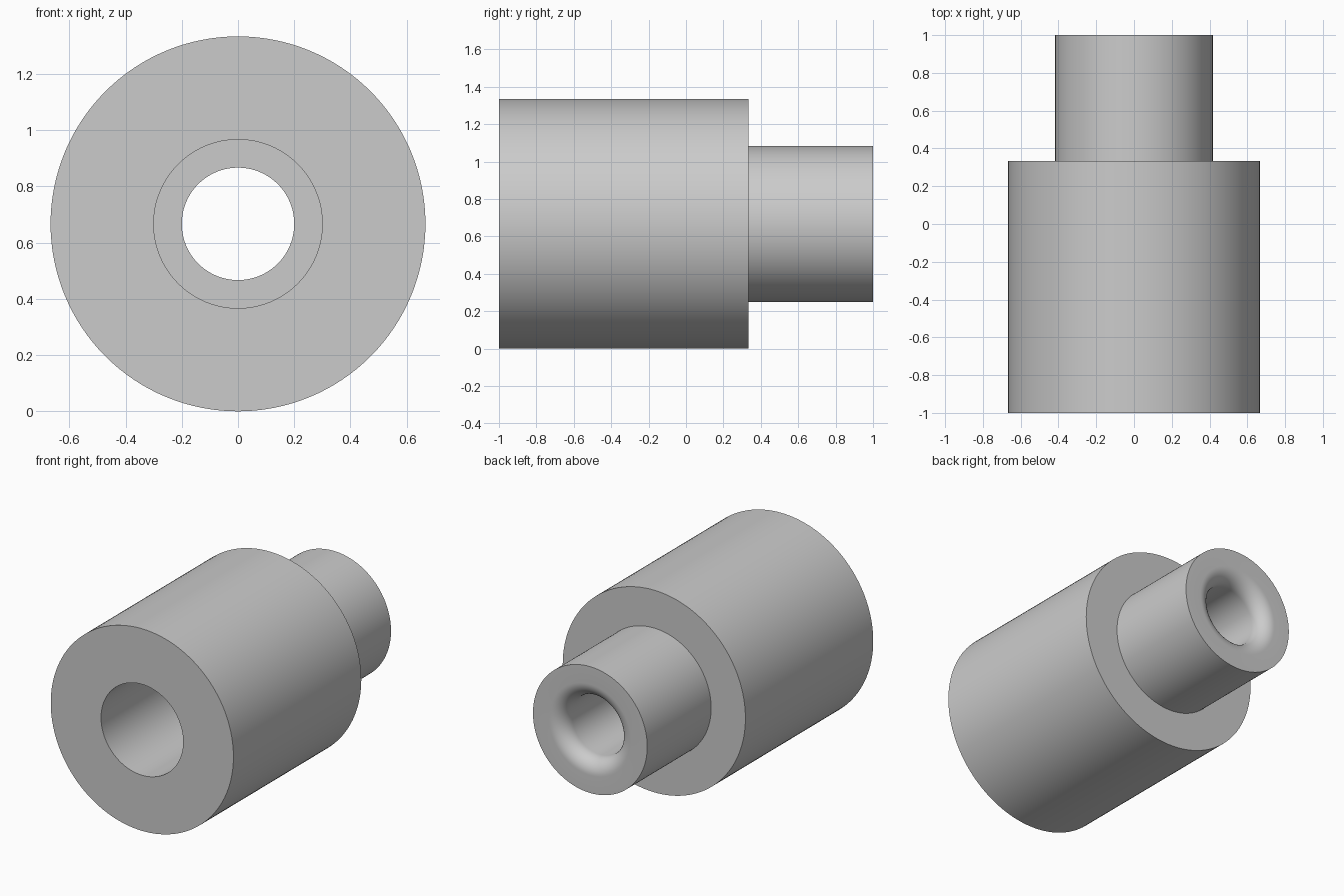
import bpy
import bmesh
from math import pi, sin, cos, radians
from mathutils import Matrix, Vector

cube = bpy.data.objects.get("Cube")
if cube:
    bpy.data.objects.remove(cube, do_unlink=True)

SEGMENTS = 128
BODY_R, NECK_R = 0.667, 0.417
BORE_R, THROAT_R, LIP = 0.30, 0.20, 0.10
FRONT, STEP, BACK = -1.0, 0.333, 1.0

# Plain grey material
grey = bpy.data.materials.new("plain grey")
grey.use_nodes = True
colour = (0.6, 0.6, 0.6, 1.0)
grey.diffuse_color = colour
grey.node_tree.nodes["Principled BSDF"].inputs["Base Color"].default_value = colour

# Closed section as (radius, y): outer body, neck, rounded mouth, stepped bore
section = [(BORE_R, FRONT), (BODY_R, FRONT), (BODY_R, STEP),
           (NECK_R, STEP), (NECK_R, BACK)]
for i in range(13):
    a = pi / 2 * i / 12
    section.append((THROAT_R + LIP - LIP * sin(a), BACK - LIP + LIP * cos(a)))
section += [(THROAT_R, STEP), (BORE_R, STEP)]

# Revolve the section around the y axis
bm = bmesh.new()
verts = [bm.verts.new((r, y, 0)) for r, y in section]
edges = [bm.edges.new((v, verts[(i + 1) % len(verts)])) for i, v in enumerate(verts)]
bmesh.ops.spin(bm, geom=verts + edges, cent=(0, 0, 0), axis=(0, 1, 0),
               angle=2 * pi, steps=SEGMENTS)
bmesh.ops.remove_doubles(bm, verts=bm.verts, dist=0.0001)
bmesh.ops.recalc_face_normals(bm, faces=bm.faces)
bmesh.ops.transform(bm, matrix=Matrix.Translation(Vector((0, 0, BODY_R))), verts=bm.verts)

mesh = bpy.data.meshes.new("stepped_bushing")
bm.to_mesh(mesh)
bm.free()
mesh.materials.append(grey)
bushing = bpy.data.objects.new("stepped_bushing", mesh)
bpy.context.collection.objects.link(bushing)

# Smooth round walls, sharp rims
bpy.ops.object.select_all(action="DESELECT")
bushing.select_set(True)
bpy.context.view_layer.objects.active = bushing
bpy.ops.object.shade_smooth_by_angle(angle=radians(30))
